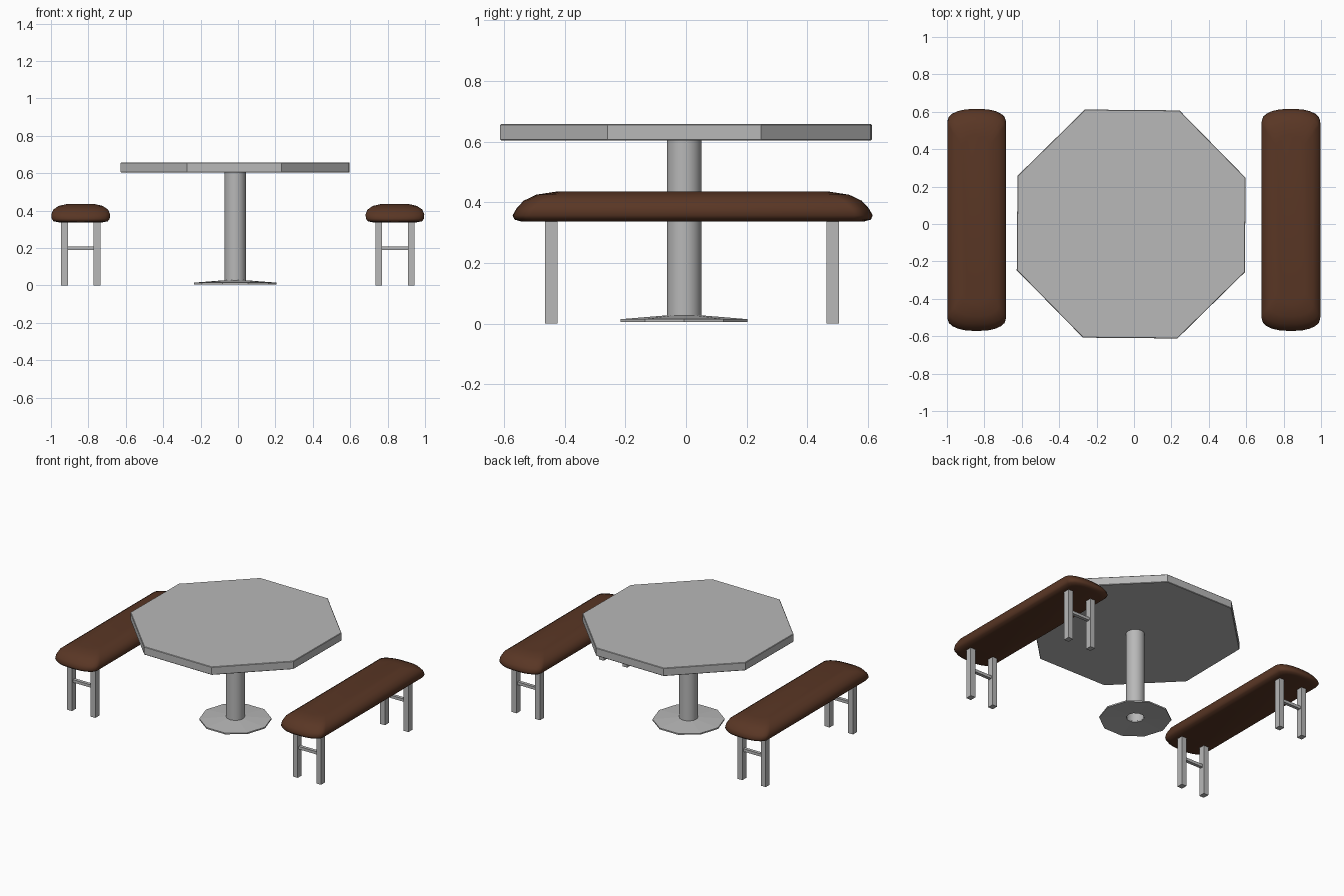
import bpy, bmesh, math

cube = bpy.data.objects.get("Cube")
if cube:
    bpy.data.objects.remove(cube, do_unlink=True)


def material(name, rgb):
    m = bpy.data.materials.new(name)
    m.use_nodes = True
    m.diffuse_color = (*rgb, 1)
    m.node_tree.nodes["Principled BSDF"].inputs["Base Color"].default_value = (*rgb, 1)
    return m


GREY = material("light_grey", (0.48, 0.48, 0.48))
BROWN = material("brown_leather", (0.1, 0.037, 0.018))


def loft(name, rings, mat, caps=True, closed=False, smooth=None, loc=(0, 0, 0)):
    """Skin a stack of equal-length rings of points."""
    bm = bmesh.new()
    loops = [[bm.verts.new(p) for p in ring] for ring in rings]
    pairs = list(zip(loops, loops[1:]))
    if closed:
        pairs.append((loops[-1], loops[0]))
    for a, b in pairs:
        for i in range(len(a)):
            j = (i + 1) % len(a)
            bm.faces.new((a[i], a[j], b[j], b[i]))
    if caps:
        bm.faces.new(loops[0][::-1])
        bm.faces.new(loops[-1])
    bmesh.ops.recalc_face_normals(bm, faces=bm.faces)
    mesh = bpy.data.meshes.new(name)
    bm.to_mesh(mesh)
    bm.free()
    mesh.materials.append(mat)
    obj = bpy.data.objects.new(name, mesh)
    obj.location = loc
    bpy.context.collection.objects.link(obj)
    if smooth:
        bpy.ops.object.select_all(action="DESELECT")
        obj.select_set(True)
        bpy.context.view_layer.objects.active = obj
        bpy.ops.object.shade_smooth_by_angle(angle=math.radians(smooth))
    return obj


def circle(r, z, sides, turn=0):
    angles = [math.radians(turn) + math.tau * i / sides for i in range(sides)]
    return [(r * math.cos(a), r * math.sin(a), z) for a in angles]


def box(name, x, y, z, mat):
    """Box from (min, max) ranges."""
    rings = [[(x[0], y[0], h), (x[1], y[0], h), (x[1], y[1], h), (x[0], y[1], h)] for h in z]
    return loft(name, rings, mat)


def seat_ring(hx, hy, z, end=0.06, steps=5):
    """Long outline with softly rounded ends."""
    rx = hx * 0.85
    pts = []
    for q, (sx, sy) in enumerate([(1, 1), (-1, 1), (-1, -1), (1, -1)]):
        for k in range(steps + 1):
            a = math.pi / 2 * (q + k / steps)
            pts.append((sx * (hx - rx) + rx * math.cos(a),
                        sy * (hy - end) + end * math.sin(a), z))
    return pts


# Octagonal table top
loft("table_top", [circle(0.657, 0.604, 8, 22), circle(0.66, 0.607, 8, 22),
                   circle(0.66, 0.655, 8, 22), circle(0.657, 0.658, 8, 22)],
     GREY, loc=(-0.015, 0, 0))

# Open tubular pedestal
loft("table_column", [circle(0.057, 0.02, 32), circle(0.057, 0.606, 32)],
     GREY, caps=False, smooth=40, loc=(-0.015, -0.006, 0))

# Ten-sided shallow foot with a hole under the column
loft("table_foot", [circle(0.055, 0.016, 10), circle(0.22, 0.006, 10),
                    circle(0.22, 0.015, 10), circle(0.055, 0.028, 10)],
     GREY, caps=False, closed=True, loc=(-0.015, -0.006, 0))

# Padded bench seats on two leg frames each
SEAT = [(0.115, 0.565, 0.337), (0.145, 0.587, 0.343), (0.155, 0.593, 0.357),
        (0.157, 0.58, 0.38), (0.147, 0.557, 0.405), (0.118, 0.515, 0.425),
        (0.075, 0.45, 0.435)]
for side, cx in (("right", -0.841), ("left", 0.839)):
    loft(side + "_bench_seat", [seat_ring(*s) for s in SEAT], BROWN,
         smooth=60, loc=(cx, 0.022, 0))
    for end, cy in (("front", -0.444), ("back", 0.483)):
        for pos, dx in (("right", -0.087), ("left", 0.087)):
            lx = cx + dx
            box(f"{side}_bench_{end}_{pos}_leg", (lx - 0.018, lx + 0.018),
                (cy - 0.021, cy + 0.021), (0, 0.342), GREY)
        box(f"{side}_bench_{end}_crossbar", (cx - 0.075, cx + 0.075),
            (cy - 0.011, cy + 0.011), (0.189, 0.208), GREY)
